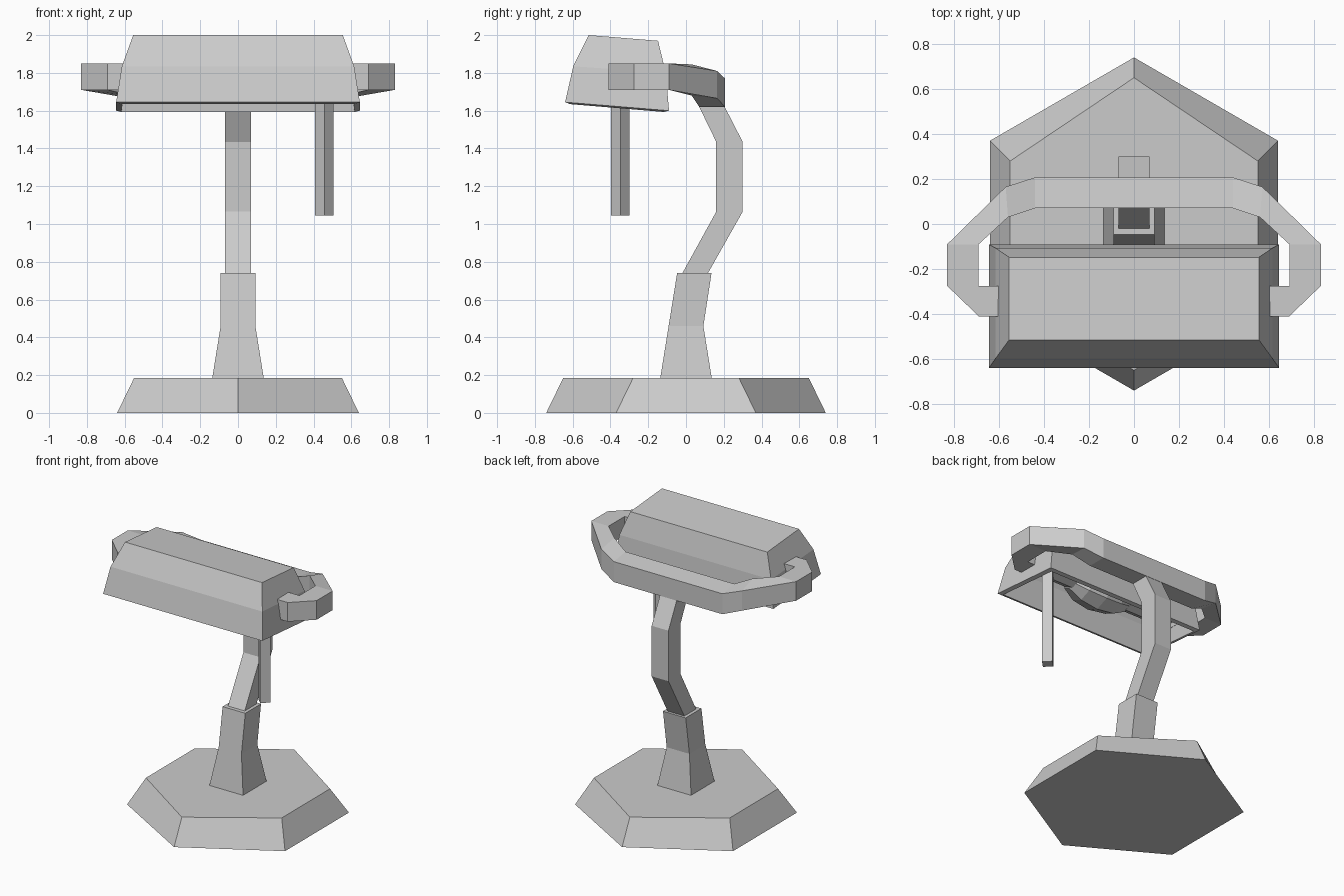
import bpy, bmesh, math
from mathutils import Matrix

if "Cube" in bpy.data.objects:
    bpy.data.objects.remove(bpy.data.objects["Cube"])


def finish(name, bm):
    bmesh.ops.remove_doubles(bm, verts=bm.verts, dist=0.0005)
    bmesh.ops.recalc_face_normals(bm, faces=bm.faces)
    me = bpy.data.meshes.new(name)
    bm.to_mesh(me)
    bm.free()
    ob = bpy.data.objects.new(name, me)
    bpy.context.collection.objects.link(ob)
    return ob


def loft(name, rings, cap_start=True, cap_end=True):
    bm = bmesh.new()
    vs = [[bm.verts.new(p) for p in r] for r in rings]
    n = len(rings[0])
    for a, b in zip(vs, vs[1:]):
        for i in range(n):
            j = (i + 1) % n
            bm.faces.new((a[i], a[j], b[j], b[i]))
    if cap_start:
        bm.faces.new(vs[0][::-1])
    if cap_end:
        bm.faces.new(vs[-1])
    return finish(name, bm)


def rect(x, y0, y1, za, zb=None):
    # rectangle ring, za = front height, zb = back height
    zb = za if zb is None else zb
    return [(-x, y0, za), (x, y0, za), (x, y1, zb), (-x, y1, zb)]


# hexagonal base
def hexagon(x, y, tip, z):
    return [(0, -tip, z), (x, -y, z), (x, y, z), (0, tip, z), (-x, y, z), (-x, -y, z)]


loft("base", [hexagon(0.64, 0.37, 0.74, 0), hexagon(0.55, 0.28, 0.65, 0.185)])

# flared socket on the base
loft("stem_socket", [rect(0.137, -0.137, 0.137, 0.18),
                     rect(0.092, -0.092, 0.092, 0.46),
                     rect(0.092, -0.047, 0.135, 0.74)])

# bent neck
loft("neck", [rect(0.068, -0.03, 0.105, 0.72),
              rect(0.068, 0.16, 0.30, 1.065),
              rect(0.068, 0.16, 0.30, 1.435),
              rect(0.068, 0.07, 0.205, 1.62),
              rect(0.068, 0.07, 0.20, 1.66)])

# yoke: outer xy, inner xy, then outer and inner heights
half = [
    ((0.60, -0.41), (0.60, -0.275), (1.71, 1.85), (1.71, 1.85)),
    ((0.69, -0.41), (0.69, -0.275), (1.71, 1.85), (1.71, 1.85)),
    ((0.83, -0.275), (0.69, -0.275), (1.71, 1.85), (1.71, 1.85)),
    ((0.83, -0.09), (0.69, -0.09), (1.71, 1.85), (1.71, 1.85)),
    ((0.57, 0.165), (0.56, 0.03), (1.665, 1.81), (1.68, 1.845)),
    ((0.44, 0.207), (0.44, 0.07), (1.62, 1.77), (1.62, 1.79)),
]


def section(o, i, zo, zi, s):
    return [(s * o[0], o[1], zo[0]), (s * o[0], o[1], zo[1]),
            (s * i[0], i[1], zi[1]), (s * i[0], i[1], zi[0])]


loft("yoke", [section(*h, 1) for h in half] + [section(*h, -1) for h in half[::-1]])

# hollow shade, open below
shade = loft("shade", [rect(0.645, -0.64, -0.09, 1.645, 1.60),
                       rect(0.615, -0.597, -0.107, 1.835, 1.80),
                       rect(0.555, -0.515, -0.148, 2.0, 1.97)], cap_start=False)
mod = shade.modifiers.new("wall", 'SOLIDIFY')
mod.thickness = 0.04
mod.offset = -1

# bulb and holders inside the shade
bm = bmesh.new()
bmesh.ops.create_uvsphere(bm, u_segments=8, v_segments=6, radius=1,
                          matrix=Matrix.Translation((0, -0.38, 1.79)) @
                          Matrix.Diagonal((0.28, 0.14, 0.14, 1)) @
                          Matrix.Rotation(math.pi / 2, 4, 'Y'))
finish("bulb", bm)
for side, s in (("right", 1), ("left", -1)):
    bm = bmesh.new()
    bmesh.ops.create_cone(bm, cap_ends=True, segments=8, radius1=0.07, radius2=0.07, depth=0.36,
                          matrix=Matrix.Translation((s * 0.41, -0.36, 1.79)) @
                          Matrix.Rotation(math.pi / 2, 4, 'Y'))
    finish("bulb_holder_" + side, bm)

# pull cord with a diamond section
cx, cy, r = 0.457, -0.347, 0.049
loft("pull_cord", [[(cx, cy - r, z), (cx + r, cy, z), (cx, cy + r, z), (cx - r, cy, z)]
                   for z in (1.045, 1.85)])
